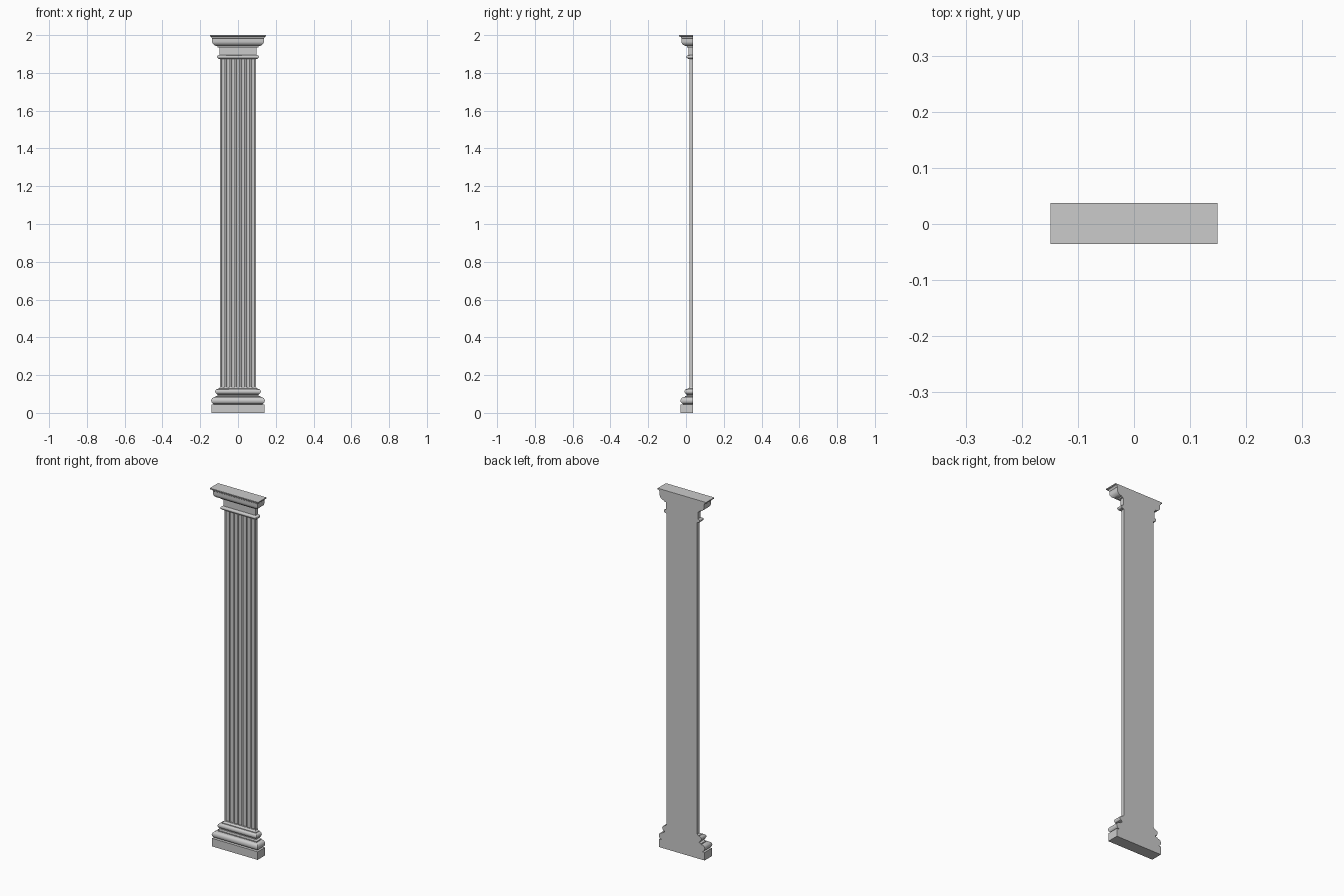
import bpy, bmesh, math

if "Cube" in bpy.data.objects:
    bpy.data.objects.remove(bpy.data.objects["Cube"])

HALF, FRONT, BACK = 0.095, 0.018, 0.037   # shaft half width, shaft front, flat back


def arc(cx, cz, rx, rz, a0, a1, n=8):
    """Elliptical arc in (projection, height) space, angles in degrees."""
    pts = []
    for i in range(n + 1):
        a = math.radians(a0 + (a1 - a0) * i / n)
        pts.append((cx + rx * math.cos(a), cz + rz * math.sin(a)))
    return pts


def finish(bm, name, angle=35):
    bmesh.ops.recalc_face_normals(bm, faces=bm.faces[:])
    me = bpy.data.meshes.new(name)
    bm.to_mesh(me)
    bm.free()
    ob = bpy.data.objects.new(name, me)
    bpy.context.collection.objects.link(ob)
    bpy.ops.object.select_all(action='DESELECT')
    ob.select_set(True)
    bpy.context.view_layer.objects.active = ob
    bpy.ops.object.shade_smooth_by_angle(angle=math.radians(angle))
    return ob


def moulding(name, profile):
    """Sweep a profile around the left, front and right sides with mitred corners."""
    bm = bmesh.new()
    rows = []
    for d, z in profile:
        x, y = HALF + d, FRONT - d
        rows.append([bm.verts.new(p) for p in
                     ((-x, BACK, z), (-x, y, z), (x, y, z), (x, BACK, z))])
    for a, b in zip(rows, rows[1:]):
        for i in range(4):
            j = (i + 1) % 4
            bm.faces.new((a[i], a[j], b[j], b[i]))
    bm.faces.new(rows[0])
    bm.faces.new(rows[-1])
    return finish(bm, name)


# plinth block
moulding("plinth", [(0.046, 0), (0.046, 0.045)])

# base: large torus, scotia, small torus, fillet
moulding("base_moulding",
         [(0.036, 0.045)]
         + arc(0.030, 0.065, 0.017, 0.018, -90, 90)
         + [(0.024, 0.083), (0.024, 0.088)]
         + arc(0.024, 0.094, 0.012, 0.006, 270, 90, 6)
         + arc(0.014, 0.113, 0.012, 0.013, -90, 90)
         + [(0.011, 0.126), (0.011, 0.129)]
         + arc(0.011, 0.137, 0.010, 0.008, 270, 180, 4))

# fluted shaft, extruded from its cross-section
N, R = 7, 0.0092
pitch = 2 * (HALF - 0.003) / N
section = [(-HALF, BACK), (-HALF, FRONT)]
for i in range(N):
    cx = (i - (N - 1) / 2) * pitch
    for k in range(9):
        a = math.pi * (1 - k / 8)
        section.append((cx + R * math.cos(a), FRONT + 0.008 * math.sin(a)))
section += [(HALF, FRONT), (HALF, BACK)]
bm = bmesh.new()
face = bm.faces.new([bm.verts.new((x, y, 0.135)) for x, y in section])
ext = bmesh.ops.extrude_face_region(bm, geom=[face], use_keep_orig=True)
bmesh.ops.translate(bm, vec=(0, 0, 1.75),
                    verts=[g for g in ext["geom"] if isinstance(g, bmesh.types.BMVert)])
finish(bm, "fluted_shaft")

# necking ring
moulding("neck_ring",
         [(0.002, 1.873), (0.012, 1.876)]
         + arc(0.008, 1.885, 0.008, 0.008, -70, 90, 6)
         + [(0.003, 1.895)])

# capital: neck, echinus, band and crowning moulding
moulding("capital",
         [(0.004, 1.893), (0.004, 1.935), (0.013, 1.935), (0.013, 1.942)]
         + arc(0.013, 1.967, 0.029, 0.025, -85, 0)
         + [(0.042, 1.983)]
         + arc(0.054, 1.985, 0.010, 0.009, 180, 90, 5)
         + [(0.054, 2.0)])
